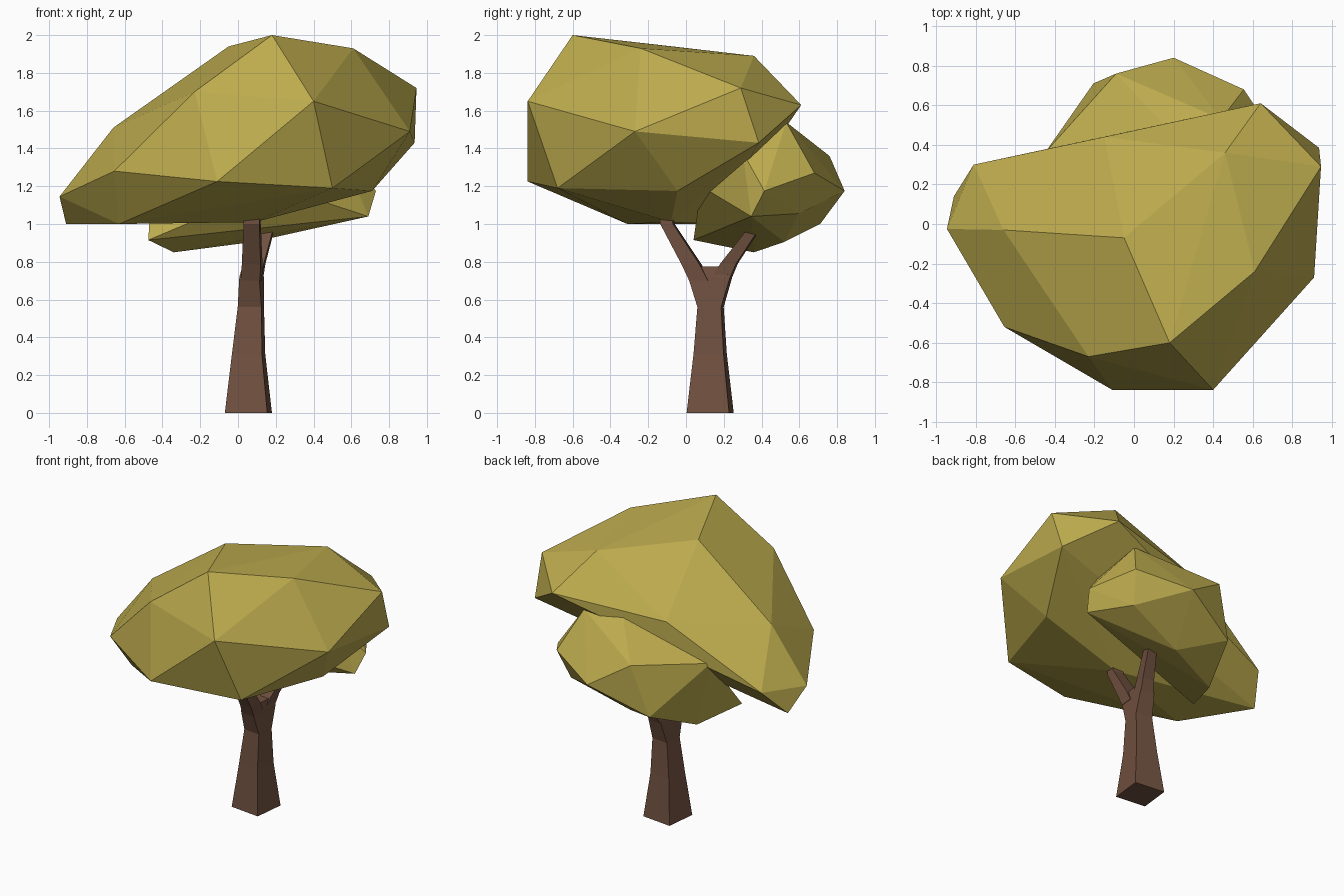
import bpy, bmesh, math
from mathutils import Vector


def material(name, rgb):
    m = bpy.data.materials.new(name)
    m.diffuse_color = (*rgb, 1)
    return m


LEAF = material("olive leaves", (0.51, 0.41, 0.076))
BARK = material("brown bark", (0.165, 0.083, 0.052))


def finish(bm, name, mat):
    bmesh.ops.recalc_face_normals(bm, faces=bm.faces)
    mesh = bpy.data.meshes.new(name)
    bm.to_mesh(mesh)
    bm.free()
    mesh.materials.append(mat)
    obj = bpy.data.objects.new(name, mesh)
    bpy.context.collection.objects.link(obj)
    return obj


def leaf_clump(name, points):
    """Faceted clump: the convex hull of a few corner points."""
    bm = bmesh.new()
    for p in points:
        bm.verts.new(p)
    res = bmesh.ops.convex_hull(bm, input=bm.verts[:])
    junk = {g for g in res["geom_interior"] + res["geom_unused"]
            if isinstance(g, bmesh.types.BMVert)}
    bmesh.ops.delete(bm, geom=list(junk), context='VERTS')
    return finish(bm, name, LEAF)


def limb(name, rings, turn=math.radians(6.3)):
    """Four-sided loft through (x, y, z, half width, half depth) rings."""
    bm = bmesh.new()
    c, s = math.cos(turn), math.sin(turn)
    loops = []
    for x, y, z, w, d in rings:
        # the slight twist turns the corner (1, -1) towards -y
        loops.append([bm.verts.new((x + c * a * w + s * b * d, y - s * a * w + c * b * d, z))
                      for a, b in ((-1, -1), (1, -1), (1, 1), (-1, 1))])
    for lo, hi in zip(loops, loops[1:]):
        for i in range(4):
            j = (i + 1) % 4
            bm.faces.new((lo[i], lo[j], hi[j], hi[i]))
    bm.faces.new(loops[0][::-1])
    bm.faces.new(loops[-1])
    return finish(bm, name, BARK)


# Large slanted crown
leaf_clump("main_crown", [
    (0.18, -0.60, 2.00), (-0.05, -0.07, 1.94), (0.61, -0.24, 1.93), (0.46, 0.36, 1.89),
    (-0.66, -0.03, 1.51), (-0.945, -0.025, 1.145), (-0.91, 0.14, 1.00), (-0.81, 0.30, 1.18),
    (-0.655, -0.52, 1.28), (-0.23, -0.67, 1.70), (-0.11, -0.838, 1.225), (0.40, -0.838, 1.65),
    (0.945, 0.29, 1.72), (0.91, -0.27, 1.49), (0.935, 0.385, 1.43), (0.50, -0.68, 1.19),
    (0.71, -0.045, 1.175), (0.64, 0.61, 1.63), (-0.15, 0.44, 1.57),
    (-0.63, -0.31, 1.00), (0.09, -0.08, 1.01)])

# Smaller clump tucked behind and below it
leaf_clump("back_crown", [
    (0.69, 0.345, 1.04), (0.73, 0.415, 1.175), (0.20, 0.84, 1.175), (-0.09, 0.76, 1.36),
    (0.555, 0.68, 1.27), (-0.34, 0.36, 0.85), (-0.475, 0.04, 0.915), (0.44, 0.53, 1.54),
    (0.18, 0.47, 1.57), (-0.205, 0.71, 1.00), (-0.45, 0.36, 1.32), (0.08, 0.52, 0.905),
    (0.50, 0.595, 1.055), (0.20, 0.08, 1.20), (0.55, 0.30, 1.38)])

# Trunk, flaring at the foot and widening towards the fork
limb("trunk", [
    (0.055, 0.128, 0.00, 0.113, 0.113), (0.056, 0.128, 0.31, 0.080, 0.080),
    (0.068, 0.130, 0.56, 0.063, 0.063), (0.072, 0.128, 0.72, 0.053, 0.112),
    (0.074, 0.128, 0.775, 0.045, 0.050)])

# Forked branches reaching into each clump
limb("front_branch", [
    (0.072, 0.072, 0.70, 0.050, 0.050), (0.075, 0.030, 0.785, 0.050, 0.048),
    (0.075, -0.098, 1.00, 0.042, 0.034), (0.075, -0.105, 1.07, 0.040, 0.032)])
limb("back_branch", [
    (0.078, 0.182, 0.70, 0.048, 0.050), (0.098, 0.228, 0.79, 0.043, 0.042),
    (0.148, 0.335, 0.94, 0.033, 0.033), (0.170, 0.390, 1.02, 0.030, 0.030)])
